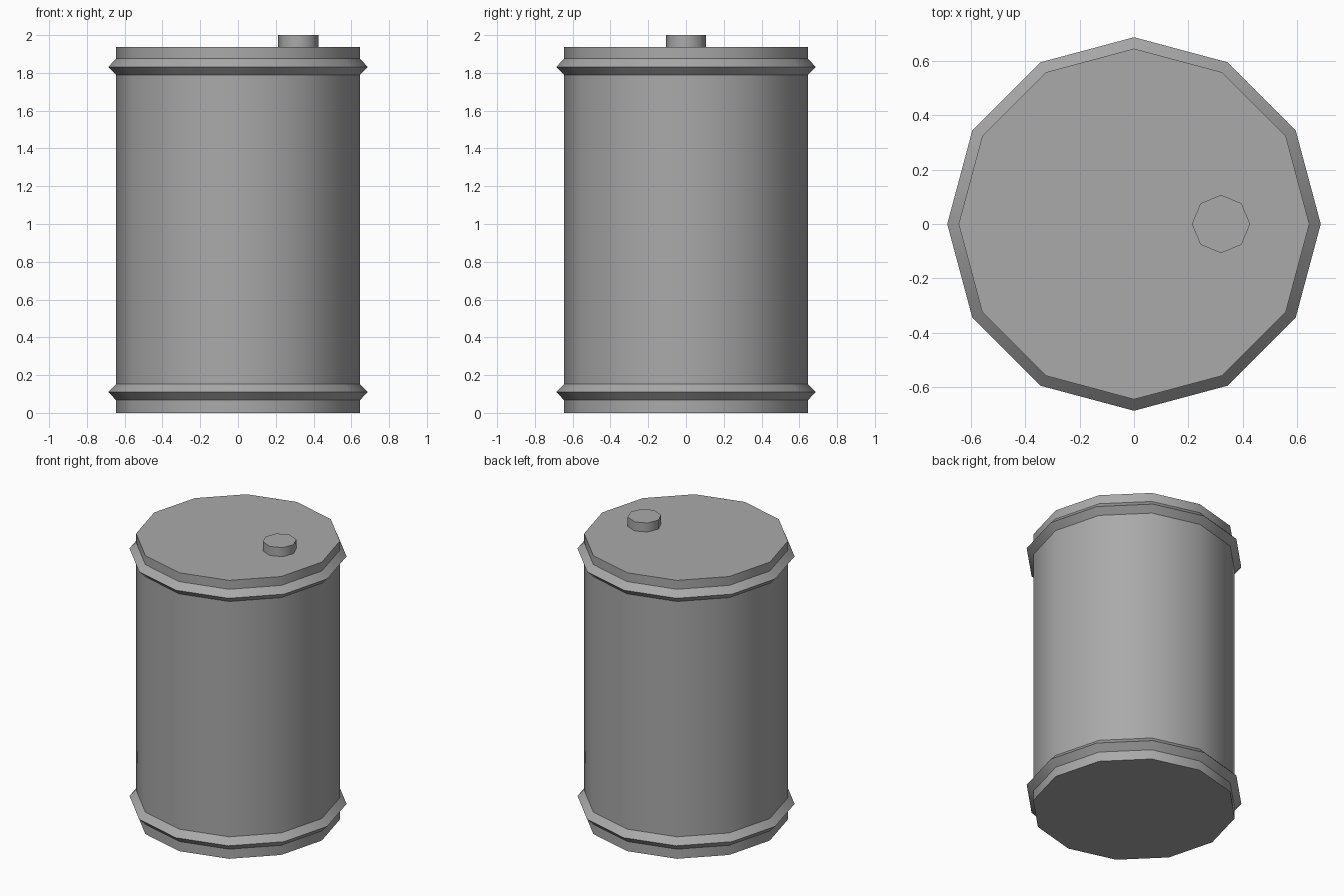
import bpy, bmesh, math

if "Cube" in bpy.data.objects:
    bpy.data.objects.remove(bpy.data.objects["Cube"])

steel = bpy.data.materials.new("steel_grey")
steel.diffuse_color = (0.4, 0.4, 0.4, 1)
steel.use_nodes = True
steel.node_tree.nodes["Principled BSDF"].inputs["Base Color"].default_value = steel.diffuse_color


def lathe(name, profile, sides, center_x, smooth_angle):
    """Closed solid of revolution from (radius, z) points."""
    bm = bmesh.new()
    rings = []
    for r, z in profile:
        rings.append([bm.verts.new((center_x + r * math.cos(math.tau * i / sides),
                                    r * math.sin(math.tau * i / sides), z))
                      for i in range(sides)])
    for low, high in zip(rings, rings[1:]):
        for i in range(sides):
            j = (i + 1) % sides
            bm.faces.new((low[i], low[j], high[j], high[i]))
    bm.faces.new(rings[0][::-1])
    bm.faces.new(rings[-1])
    mesh = bpy.data.meshes.new(name)
    bm.to_mesh(mesh)
    bm.free()
    mesh.materials.append(steel)
    obj = bpy.data.objects.new(name, mesh)
    bpy.context.collection.objects.link(obj)
    bpy.ops.object.select_all(action='DESELECT')
    obj.select_set(True)
    bpy.context.view_layer.objects.active = obj
    bpy.ops.object.shade_smooth_by_angle(angle=math.radians(smooth_angle))
    return obj


# Drum with a pointed rolling hoop near each end
R, HOOP = 0.645, 0.687
lathe("barrel_body", [(R, 0), (R, 0.067), (HOOP, 0.11), (R, 0.153),
                      (R, 1.79), (HOOP, 1.832), (R, 1.875), (R, 1.937)],
      12, 0, 40)

# Filler plug on the lid
lathe("filler_cap", [(0.107, 1.937), (0.107, 2.0)], 8, 0.32, 50)
